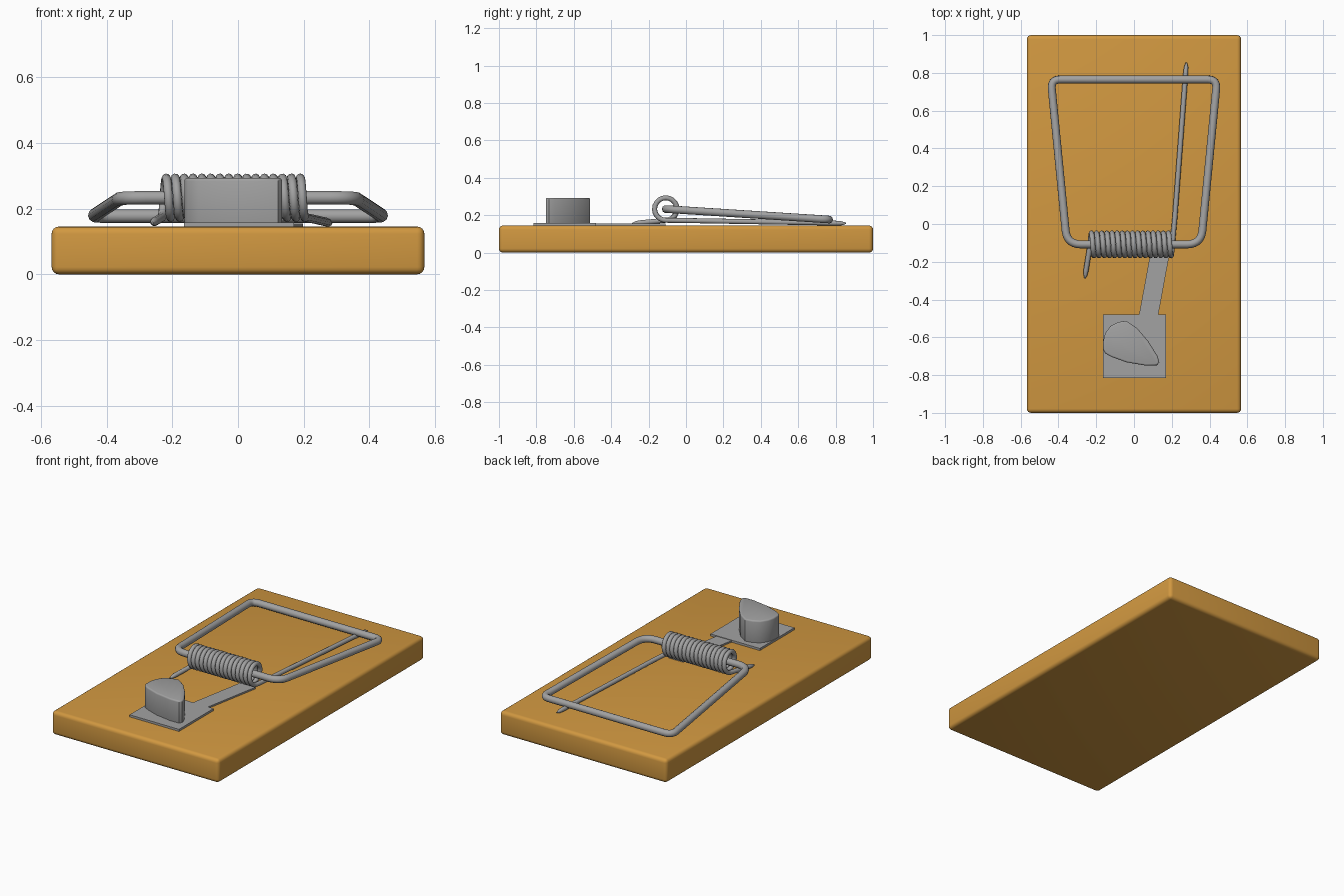
import bpy, bmesh, math
from mathutils import Vector

if "Cube" in bpy.data.objects:
    bpy.data.objects.remove(bpy.data.objects["Cube"])


def material(name, rgb):
    m = bpy.data.materials.new(name)
    m.diffuse_color = (*rgb, 1)
    m.use_nodes = True
    m.node_tree.nodes["Principled BSDF"].inputs["Base Color"].default_value = m.diffuse_color
    return m


WOOD = material("warm wood", (0.64, 0.315, 0.052))
STEEL = material("grey steel", (0.36, 0.36, 0.36))


def prism(name, outline, z0, z1, mat, bevel=0.0, segments=3):
    """Extrude a counter-clockwise outline upward, with optional rounded edges."""
    bm = bmesh.new()
    lo = [bm.verts.new((x, y, z0)) for x, y in outline]
    hi = [bm.verts.new((x, y, z1)) for x, y in outline]
    bm.faces.new(lo[::-1])
    bm.faces.new(hi)
    n = len(lo)
    for i in range(n):
        j = (i + 1) % n
        bm.faces.new((lo[i], lo[j], hi[j], hi[i]))
    bmesh.ops.recalc_face_normals(bm, faces=bm.faces)
    if bevel:
        sharp = [e for e in bm.edges if e.calc_face_angle() > math.radians(60)]
        bmesh.ops.bevel(bm, geom=sharp, offset=bevel, segments=segments,
                        profile=0.5, affect='EDGES')
    me = bpy.data.meshes.new(name)
    bm.to_mesh(me)
    bm.free()
    me.materials.append(mat)
    ob = bpy.data.objects.new(name, me)
    bpy.context.collection.objects.link(ob)
    finish(ob)
    return ob


def finish(ob):
    bpy.ops.object.select_all(action='DESELECT')
    ob.select_set(True)
    bpy.context.view_layer.objects.active = ob
    if ob.type == 'CURVE':
        bpy.ops.object.convert(target='MESH')
    bpy.ops.object.shade_smooth_by_angle(angle=math.radians(40))


def wire(name, points, radius, mat, closed=False, scales=None):
    """Round wire along a path."""
    cu = bpy.data.curves.new(name, 'CURVE')
    cu.dimensions = '3D'
    cu.bevel_depth = radius
    cu.bevel_resolution = 3
    cu.use_fill_caps = True
    sp = cu.splines.new('POLY')
    sp.points.add(len(points) - 1)
    for i, p in enumerate(points):
        sp.points[i].co = (*p, 1)
        if scales:
            sp.points[i].radius = scales[i]
    sp.use_cyclic_u = closed
    cu.materials.append(mat)
    ob = bpy.data.objects.new(name, cu)
    bpy.context.collection.objects.link(ob)
    finish(ob)


def fillet(corners, steps=7):
    """Round each (point, setback) corner of a closed path."""
    out = []
    n = len(corners)
    for i, (p, d) in enumerate(corners):
        a = p + (corners[i - 1][0] - p).normalized() * d
        b = p + (corners[(i + 1) % n][0] - p).normalized() * d
        for k in range(steps + 1):
            t = k / steps
            out.append(a * (1 - t) ** 2 + p * 2 * t * (1 - t) + b * t * t)
    return out


# Wooden base
prism("wooden_base", [(-0.567, -1), (0.567, -1), (0.567, 1), (-0.567, 1)],
      0, 0.145, WOOD, 0.022, 4)

# Trigger plate and its arm
prism("trigger_plate", [(-0.165, -0.815), (0.17, -0.815), (0.17, -0.48), (-0.165, -0.48)],
      0.143, 0.158, STEEL)
prism("trigger_arm", [(0.025, -0.49), (0.127, -0.49), (0.197, -0.11), (0.095, -0.11)],
      0.143, 0.155, STEEL)

# Bait wedge
bait = [(-0.163, -0.665), (-0.152, -0.685), (-0.12, -0.703), (-0.04, -0.732),
        (0.06, -0.749), (0.122, -0.748), (0.134, -0.732), (0.125, -0.70),
        (0.075, -0.62), (0.015, -0.55), (-0.042, -0.512), (-0.085, -0.52),
        (-0.125, -0.54), (-0.153, -0.58), (-0.163, -0.62)]
prism("bait_wedge", bait, 0.15, 0.293, STEEL, 0.009)

# Swinging bail with its axle through the coil
AY, AZ = -0.108, 0.233
wire("bail", fillet([(Vector((-0.355, AY, AZ)), 0.075), (Vector((-0.44, 0.765, 0.177)), 0.05),
                     (Vector((0.44, 0.765, 0.177)), 0.05), (Vector((0.355, AY, AZ)), 0.075)]),
     0.021, STEEL, closed=True)

# Coil spring with pointed tails resting on the base
R, TURNS, STEP = 0.06, 16, 20
X0, X1 = -0.232, 0.203
path = [(-0.26, -0.287, 0.156), (-0.257, -0.27, 0.158), (-0.254, -0.245, 0.16)]
scales = [0.25, 0.75, 1]
for i in range(TURNS * STEP + 1):
    a = 2 * math.pi * i / STEP
    path.append((X0 + (X1 - X0) * i / (TURNS * STEP),
                 AY + R * math.sin(a), AZ - R * math.cos(a)))
    scales.append(1)
path += [(0.216, 0.03, 0.171), (0.273, 0.79, 0.158), (0.276, 0.83, 0.157), (0.277, 0.855, 0.156)]
scales += [1, 1, 0.85, 0.25]
wire("coil_spring", path, 0.0135, STEEL, scales=scales)
